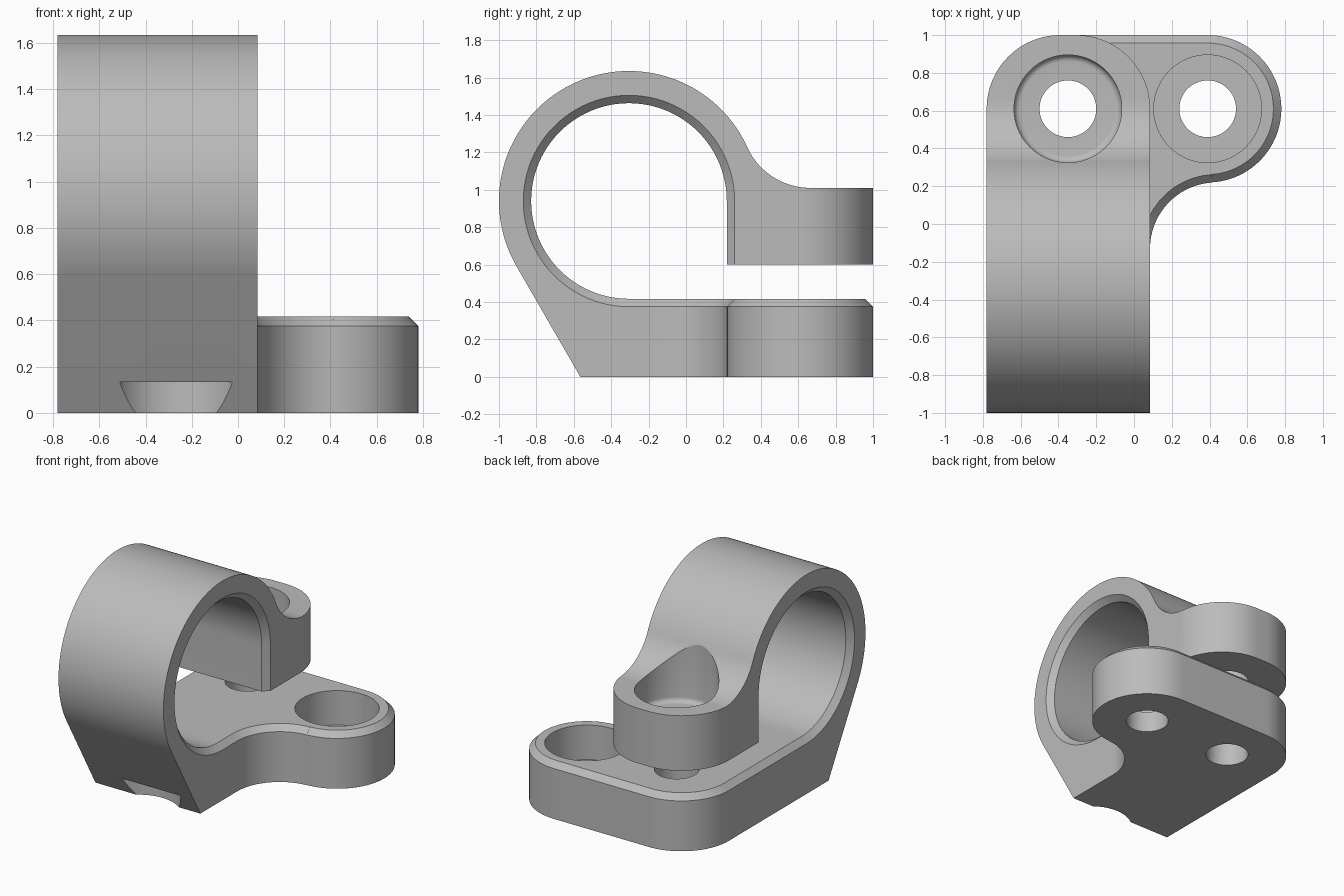
import bpy, bmesh
from math import sin, cos, radians, pi

if "Cube" in bpy.data.objects:
    bpy.data.objects.remove(bpy.data.objects["Cube"], do_unlink=True)

grey = bpy.data.materials.new("plain_grey")
grey.use_nodes = True
grey.diffuse_color = (0.5, 0.5, 0.5, 1)
grey.node_tree.nodes["Principled BSDF"].inputs["Base Color"].default_value = (0.5, 0.5, 0.5, 1)

LEFT, RIGHT = -0.78, 0.085      # clamp band sides
CH = 0.042                      # chamfer size
PLATE = 0.417                   # plate thickness
SEAM = -0.2                     # where band and plate meet
LOBE = 0.39                     # rounded end radius
HOLE_Y = 0.61


def arc(cx, cy, r, a0, a1, n=32):
    """Points on an arc, angles in degrees."""
    angles = [radians(a0 + (a1 - a0) * i / n) for i in range(n + 1)]
    return [(cx + r * cos(a), cy + r * sin(a)) for a in angles]


def loft(name, loops):
    """Closed solid through matching 3D loops, capped at both ends."""
    bm = bmesh.new()
    rings = [[bm.verts.new(p) for p in loop] for loop in loops]
    n = len(rings[0])
    for a, b in zip(rings, rings[1:]):
        for i in range(n):
            j = (i + 1) % n
            bm.faces.new((a[i], a[j], b[j], b[i]))
    bm.faces.new(rings[0][::-1])
    bm.faces.new(rings[-1])
    bmesh.ops.recalc_face_normals(bm, faces=bm.faces)
    mesh = bpy.data.meshes.new(name)
    bm.to_mesh(mesh)
    bm.free()
    mesh.materials.append(grey)
    obj = bpy.data.objects.new(name, mesh)
    bpy.context.collection.objects.link(obj)
    return obj


def turned(name, x, y, profile, n=96):
    """Round solid from (radius, z) pairs."""
    return loft(name, [[(px, py, z) for px, py in arc(x, y, r, 0, 360 - 360 / n, n - 1)]
                       for r, z in profile])


def combine(target, tool, operation):
    """Apply a boolean and discard the tool."""
    tool.hide_render = True
    mod = target.modifiers.new(operation.lower(), 'BOOLEAN')
    mod.operation, mod.solver, mod.object = operation, 'EXACT', tool
    bpy.context.view_layer.objects.active = target
    bpy.ops.object.modifier_apply(modifier=mod.name)
    bpy.data.objects.remove(tool, do_unlink=True)


# Clamp band with its upper ear, drawn from the side
def band_profile(x, c):
    cy, cz, outer, inner = -0.305, 0.94, 0.695, 0.523
    ear_top, fillet, tilt = 1.01, 0.37, 24.4
    fy = cy + (outer + fillet) * cos(radians(tilt))
    pts = [(SEAM, 0), (SEAM, PLATE - c)]
    pts += arc(cy, cz, inner + c, 270, 0, 72)
    pts += [(cy + inner + c, 0.6), (1, 0.6), (1, ear_top)]
    pts += arc(fy, ear_top + fillet, fillet, 270, 180 + tilt, 24)
    pts += arc(cy, cz, outer, tilt, 209.5, 72)[1:]
    pts += [(-0.565, 0)]
    return [(x, y, z) for y, z in pts]


clamp = loft("clamp_bracket", [band_profile(LEFT, CH), band_profile(LEFT + CH, 0),
                               band_profile(RIGHT - CH, 0), band_profile(RIGHT, CH)])

# Round the two back corners of the ear
for side, cx in ((-1, LEFT + LOBE), (1, RIGHT - LOBE)):
    curve = [(cx + side * px, py) for px, py in arc(0, HOLE_Y, LOBE, 0, 90)]
    corner = curve + [(cx, 1.2), (cx + side * 0.6, 1.2), (cx + side * 0.6, HOLE_Y)]
    combine(clamp, loft("corner_cutter", [[(x, y, z) for x, y in corner]
                                          for z in (0.5, 1.3)]), 'DIFFERENCE')


# Base plate with a side lobe and chamfered top edge
def plate_outline(z, c):
    pts = [(LEFT + c, SEAM), (RIGHT - c, SEAM)]
    pts += arc(0.435, -0.13, 0.35 + c, 180, 93.5, 24)
    pts += arc(0.39, HOLE_Y, LOBE - c, -86.5, 90, 48)
    pts += arc(LEFT + LOBE, HOLE_Y, LOBE - c, 90, 180)
    return [(x, y, z) for x, y in pts]


plate = loft("base_plate", [plate_outline(0, 0), plate_outline(PLATE - CH, 0),
                            plate_outline(PLATE, CH)])
combine(clamp, plate, 'UNION')

# Bolt holes, counterbores and the pocket under the front edge
bore, hole, floor, soft = 0.285, 0.15, 0.79, 0.035
ear_bore = [(bore - soft + soft * sin(a), floor + soft - soft * cos(a))
            for a in [pi / 2 * i / 6 for i in range(7)]] + [(bore, 2)]
cutters = [
    turned("ear_hole_cutter", -0.35, HOLE_Y, [(hole, -0.1), (hole, 1.2)]),
    turned("ear_bore_cutter", -0.35, HOLE_Y, ear_bore),
    turned("lobe_hole_cutter", 0.39, HOLE_Y, [(hole, -0.1), (hole, 0.6)]),
    turned("lobe_bore_cutter", 0.39, HOLE_Y, [(bore, 0.16), (bore, 0.6)]),
    turned("front_pocket_cutter", -0.268, -0.79, [(bore, -0.1), (bore, 0.133)]),
]
for cutter in cutters:
    combine(clamp, cutter, 'DIFFERENCE')

# Smooth the curved walls, keep the edges crisp
bpy.ops.object.select_all(action='DESELECT')
clamp.select_set(True)
bpy.context.view_layer.objects.active = clamp
bpy.ops.object.shade_smooth_by_angle(angle=radians(25))
